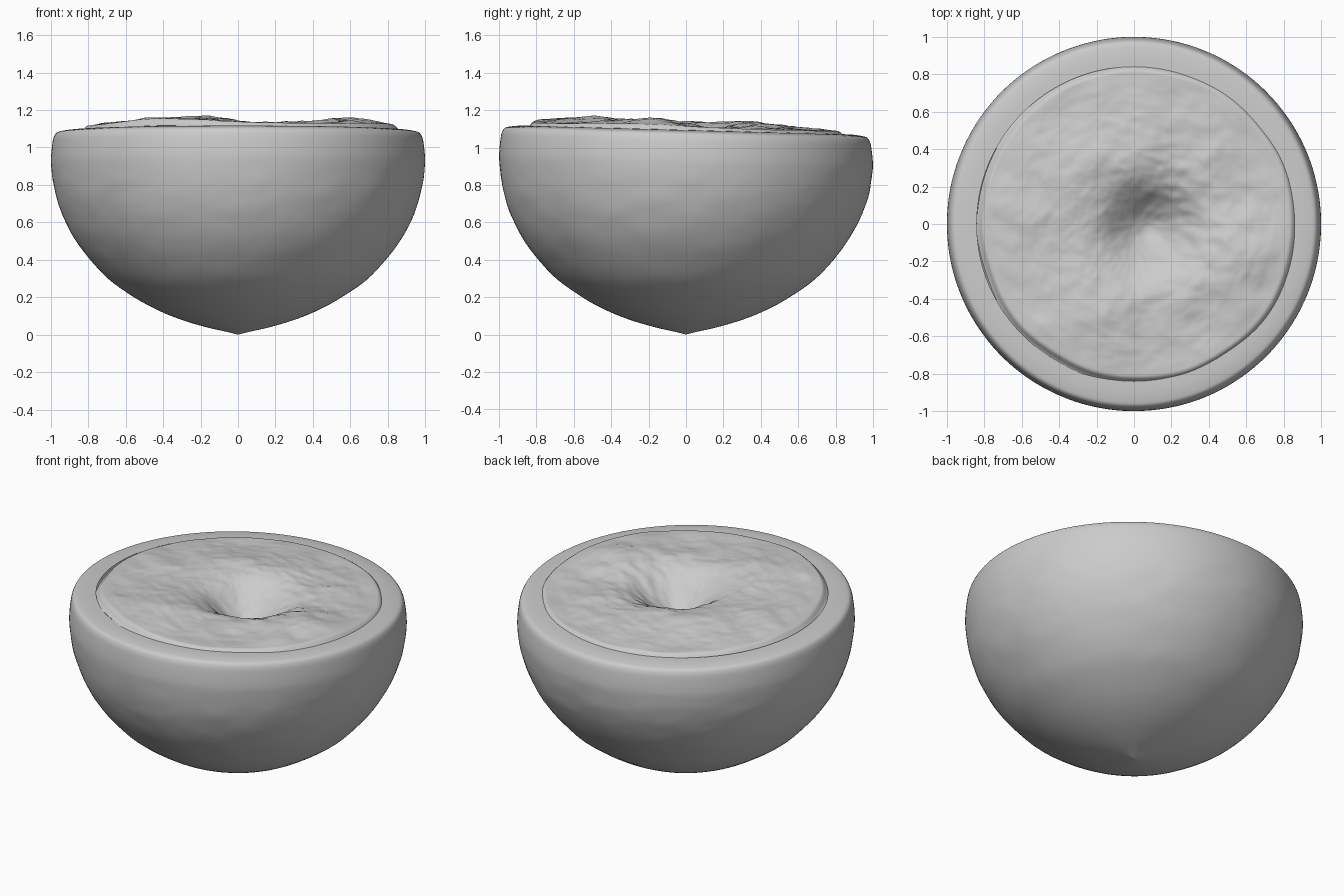
import bpy, bmesh
from math import sin, cos, tau, hypot, exp
from mathutils import Vector, noise

if "Cube" in bpy.data.objects:
    bpy.data.objects.remove(bpy.data.objects["Cube"])

SEG = 192


def gauss(x, y, cx, cy, w):
    return exp(-((x - cx) ** 2 + (y - cy) ** 2) / (w * w))


def smooth(t):
    t = max(0.0, min(1.0, t))
    return t * t * (3 - 2 * t)


def tilt(y):
    # the cut plane leans down towards the back
    return -0.027 * y


def polar_surface(name, rings, point, flip=False):
    # rings of vertices round one pole; point(ring, angle) gives the position
    bm = bmesh.new()
    pole = bm.verts.new(point(0, 0))
    loops = [[bm.verts.new(point(i, tau * j / SEG)) for j in range(SEG)]
             for i in range(1, rings)]
    for j in range(SEG):
        k = (j + 1) % SEG
        bm.faces.new((pole, loops[0][j], loops[0][k]))
        for a, b in zip(loops, loops[1:]):
            bm.faces.new((a[j], b[j], b[k], a[k]))
    if flip:
        bmesh.ops.reverse_faces(bm, faces=bm.faces)
    mesh = bpy.data.meshes.new(name)
    bm.to_mesh(mesh)
    bm.free()
    for p in mesh.polygons:
        p.use_smooth = True
    obj = bpy.data.objects.new(name, mesh)
    bpy.context.collection.objects.link(obj)
    return obj


# Skin: half-fruit bowl profile from the pointed base up over the rounded rim
PROFILE = [(0, 0), (.06, .015), (.17, .04), (.31, .082), (.44, .136), (.555, .2),
           (.69, .295), (.79, .4), (.865, .5), (.92, .6), (.96, .7), (.985, .8),
           (.998, .9), (.998, .96), (.99, 1.03), (.982, 1.06), (.97, 1.077),
           (.95, 1.085), (.90, 1.092), (.84, 1.094)]


def resample(pts, steps):
    out = []
    n = len(pts)
    for i in range(n - 1):
        p0, p1, p2, p3 = (Vector(pts[max(0, min(n - 1, i + d))]) for d in (-1, 0, 1, 2))
        for s in range(steps):
            t = s / steps
            m1, m2 = (p2 - p0) / 2, (p3 - p1) / 2
            out.append(p1 * (2*t**3 - 3*t*t + 1) + m1 * (t**3 - 2*t*t + t)
                       + p2 * (-2*t**3 + 3*t*t) + m2 * (t**3 - t*t))
    return out + [Vector(pts[-1])]


skin_curve = resample(PROFILE, 4)


def skin_point(i, a):
    r, z = skin_curve[i]
    x, y = r * cos(a), r * sin(a)
    bump = 0.003 * noise.fractal(Vector((x, y, z * 2)) * 5, 1.0, 2.0, 3)
    k = 1 + bump * smooth((1.0 - z) * 4) * smooth(z * 5)
    return x * k, y * k, z + tilt(y) * smooth((z - 0.5) / 0.55)


polar_surface("skin", len(skin_curve), skin_point, flip=True)

# Flesh: lumpy cut face with a wavy edge groove and an off-centre hollow
RINGS = 90


def flesh_point(i, a):
    t = i / (RINGS - 1)
    edge = 0.855 + 0.02 * cos(a) + 0.012 * noise.noise(Vector((cos(a), sin(a), 3)) * 2.5)
    r = t * edge
    x, y = r * cos(a), r * sin(a)
    p = Vector((x, y, 0))
    z = 1.108 + tilt(y)
    # broad swellings
    z += 0.045 * gauss(x, y, -.28, -.5, .32) + 0.04 * gauss(x, y, .5, -.2, .28)
    z += 0.038 * gauss(x, y, -.1, .28, .33) + 0.022 * gauss(x, y, -.5, .05, .3)
    # central hollow
    d = hypot((x - .08) / 1.1, y + .02)
    z -= 0.21 * exp(-(d / .2) ** 2)
    # lumps and fine creases
    lumps = 0.016 * noise.fractal(p * 4 + Vector((3, 1, 0)), 1.0, 2.0, 4)
    crease = gauss(x, y, .38, -.05, .22) + .5 * gauss(x, y, .15, .35, .25)
    lumps += 0.012 * crease * noise.noise(Vector((x * 9 + y * 5, y * 22, 1)))
    z += lumps * smooth((1 - t) * 6)
    # rounded shoulder falling into the groove by the rim
    z -= 0.034 * smooth((t - .955) / .045)
    return x, y, z


polar_surface("flesh", RINGS, flesh_point)
